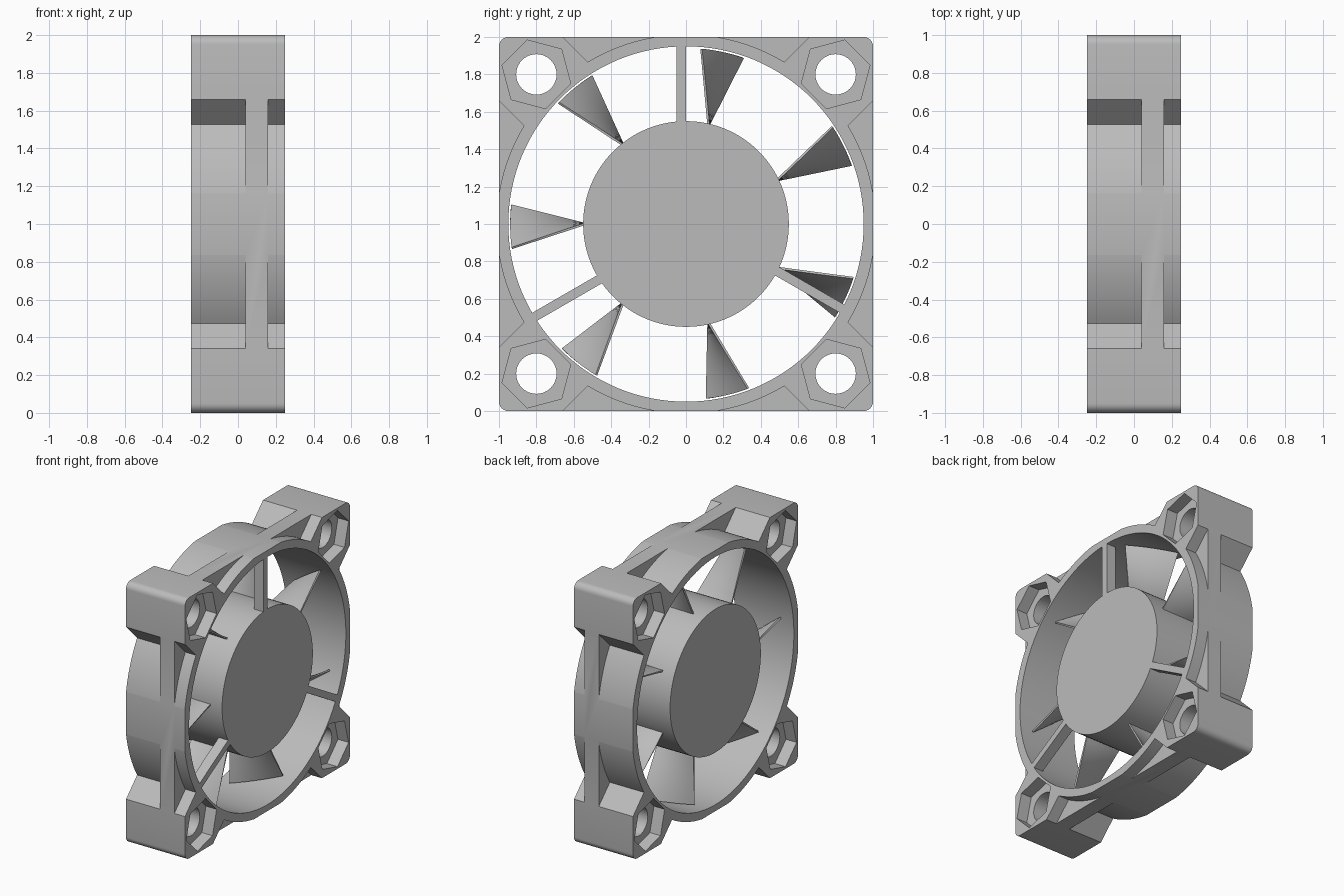
import bpy, bmesh
from math import pi, sin, cos, radians, asin, degrees

cube = bpy.data.objects.get("Cube")
if cube:
    bpy.data.objects.remove(cube, do_unlink=True)

HALF = 0.25            # half the fan depth along x
BORE, RING = 0.95, 1.013
HUB = 0.55

grey = bpy.data.materials.new("light_grey")
grey.use_nodes = True
grey.diffuse_color = (0.5, 0.5, 0.5, 1)
grey.node_tree.nodes["Principled BSDF"].inputs["Base Color"].default_value = (0.5, 0.5, 0.5, 1)


def polar(r, deg, cy=0.0, cz=0.0):
    return (cy + r * cos(radians(deg)), cz + r * sin(radians(deg)))


def circle(r, n, cy=0.0, cz=0.0, start=0.0):
    return [polar(r, start + 360 * i / n, cy, cz) for i in range(n)]


def turn(points, deg):
    c, s = cos(radians(deg)), sin(radians(deg))
    return [(y * c - z * s, y * s + z * c) for y, z in points]


def prism(bm, points, x0, x1):
    """Extrude a (y, z) outline along x."""
    face = bm.faces.new([bm.verts.new((x0, y, z + 1)) for y, z in points])
    out = bmesh.ops.extrude_face_region(bm, geom=[face])
    verts = [v for v in out["geom"] if isinstance(v, bmesh.types.BMVert)]
    bmesh.ops.translate(bm, verts=verts, vec=(x1 - x0, 0, 0))


def make(name, bm):
    bmesh.ops.recalc_face_normals(bm, faces=bm.faces)
    mesh = bpy.data.meshes.new(name)
    bm.to_mesh(mesh)
    bm.free()
    mesh.materials.append(grey)
    obj = bpy.data.objects.new(name, mesh)
    bpy.context.collection.objects.link(obj)
    return obj


def select(obj):
    bpy.ops.object.select_all(action="DESELECT")
    obj.select_set(True)
    bpy.context.view_layer.objects.active = obj


def smooth(obj):
    select(obj)
    bpy.ops.object.shade_smooth_by_angle(angle=radians(25))


def cut(obj, bm):
    cutter = make("cutter", bm)
    cutter.hide_render = True
    mod = obj.modifiers.new("cut", "BOOLEAN")
    mod.operation, mod.solver, mod.object = "DIFFERENCE", "EXACT", cutter
    select(obj)
    bpy.ops.object.modifier_apply(modifier=mod.name)
    bpy.data.objects.remove(cutter, do_unlink=True)


# Frame: rounded square block
bm = bmesh.new()
rad = 0.05
outline = [polar(rad, 90 * q + 15 * i, (1 - rad) * (1 if q in (0, 3) else -1),
                 (1 - rad) * (1 if q < 2 else -1)) for q in range(4) for i in range(7)]
prism(bm, outline, -HALF, HALF)
frame = make("frame", bm)

# Side notches leave the ring, the corner blocks and a thin flange
edge = 45 - degrees(asin(0.2404 / RING))
notch = [polar(RING, -edge + 2 * edge * i / 40) for i in range(41)] + [(1.2, 0.86), (1.2, -0.86)]
bm = bmesh.new()
for q in range(4):
    prism(bm, turn(notch, 90 * q), -0.3, 0.04)
    prism(bm, turn(notch, 90 * q), 0.16, 0.3)
cut(frame, bm)

# Central bore and screw holes
bm = bmesh.new()
prism(bm, circle(BORE, 128), -0.4, 0.4)
corners = [(y, z) for y in (-0.8, 0.8) for z in (-0.8, 0.8)]
for y, z in corners:
    prism(bm, circle(0.108, 40, y, z), -0.4, 0.4)
cut(frame, bm)

# Hexagonal nut pockets on both faces
bm = bmesh.new()
for y, z in corners:
    for x0, x1 in ((-0.3, -0.16), (0.16, 0.3)):
        prism(bm, circle(0.19, 6, y, z, 15 if y * z > 0 else 45), x0, x1)
cut(frame, bm)
smooth(frame)

# Hub
bm = bmesh.new()
prism(bm, circle(HUB, 96), -HALF, HALF)
smooth(make("hub", bm))

# Support spokes
for i, angle in enumerate((90, 210, 330)):
    bm = bmesh.new()
    prism(bm, turn([(0.52, 0), (0.97, 0), (0.97, 0.05), (0.52, 0.05)], angle), 0.17, HALF)
    make(f"spoke_{i + 1}", bm)

# Twisted blades: straight along the axis at the hub, swept at the tip
ROWS, COLS = 10, 8
for k in range(7):
    bm = bmesh.new()
    grid = []
    for i in range(ROWS + 1):
        t = i / ROWS
        r = 0.54 + 0.4 * t
        row = []
        for j in range(COLS + 1):
            s = 2 * j / COLS - 1
            sweep = (0.9 + 7 * s) * min(1, t * 0.94 / r)
            y, z = polar(r, 180 + 360 * k / 7 + sweep)
            row.append(bm.verts.new((0.15 * s, y, z + 1)))
        grid.append(row)
    for i in range(ROWS):
        for j in range(COLS):
            bm.faces.new((grid[i][j], grid[i + 1][j], grid[i + 1][j + 1], grid[i][j + 1]))
    blade = make(f"blade_{k + 1}", bm)
    mod = blade.modifiers.new("thickness", "SOLIDIFY")
    mod.thickness, mod.offset = 0.012, 0
    select(blade)
    bpy.ops.object.modifier_apply(modifier=mod.name)
    smooth(blade)
